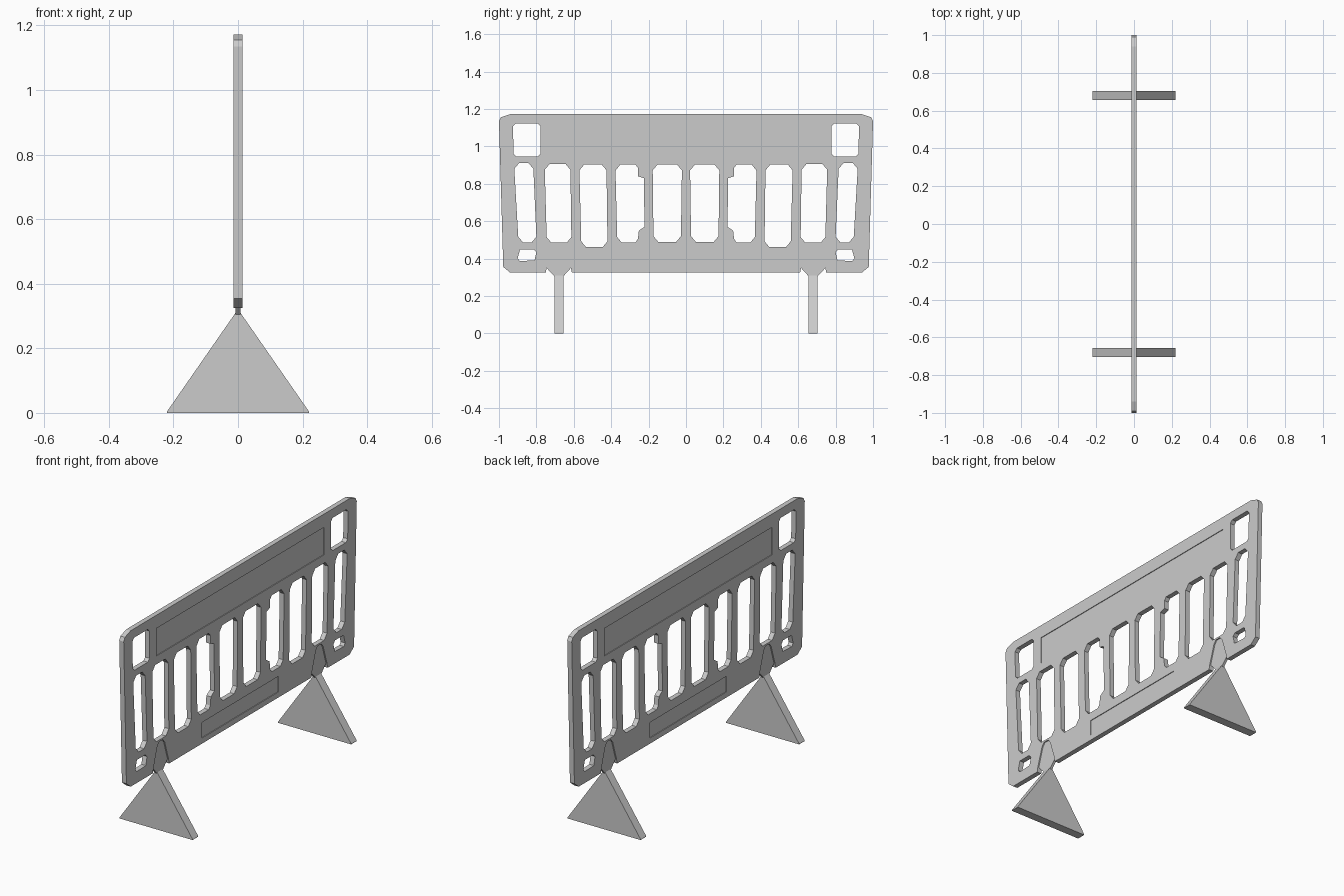
import bpy, bmesh

if "Cube" in bpy.data.objects:
    bpy.data.objects.remove(bpy.data.objects["Cube"])

T = 0.0135      # half thickness of the panel
TONGUE = 0.007  # half thickness of the foot tongues


def add_prism(bm, pts, lo, hi, axis="X"):
    """Extrude a profile between lo and hi; pts are (y, z) for X, (x, z) for Y."""
    def co(p, d):
        return (d, p[0], p[1]) if axis == "X" else (p[0], d, p[1])
    a = [bm.verts.new(co(p, lo)) for p in pts]
    b = [bm.verts.new(co(p, hi)) for p in pts]
    n = len(pts)
    bm.faces.new(a[::-1])
    bm.faces.new(b)
    for i in range(n):
        bm.faces.new((a[i], a[(i + 1) % n], b[(i + 1) % n], b[i]))


def finish(bm, name):
    bmesh.ops.recalc_face_normals(bm, faces=bm.faces)
    me = bpy.data.meshes.new(name)
    bm.to_mesh(me)
    bm.free()
    ob = bpy.data.objects.new(name, me)
    bpy.context.collection.objects.link(ob)
    return ob


def flip(pts):
    return [(-y, z) for y, z in pts]


def slot(tl, tr, bl, br, zt, zb, c=0.025, d=0.03):
    """Chamfered upright slot: left/right edges at top and bottom."""
    return [(tl + c, zt), (tr - c, zt), (tr, zt - d), (br, zb + d),
            (br - c, zb), (bl + c, zb), (bl, zb + d), (tl, zt - d)]


def rect(y, z0, z1):
    return [(-y, z0), (y, z0), (y, z1), (-y, z1)]


# panel outline
half = [(0.94, 1.172), (0.99, 1.155), (1.0, 1.135), (0.977, 0.355), (0.94, 0.325)]
bm = bmesh.new()
add_prism(bm, half + flip(half)[::-1], -T, T)
panel = finish(bm, "barrier_panel")

# openings on the -y half, mirrored to the other half
holes = [
    slot(-0.925, -0.778, -0.922, -0.778, 1.123, 0.945, 0.015, 0.015),
    slot(-0.918, -0.816, -0.897, -0.80, 0.91, 0.487),
    slot(-0.755, -0.618, -0.745, -0.613, 0.905, 0.485),
    slot(-0.570, -0.425, -0.560, -0.420, 0.902, 0.462),
    slot(-0.178, -0.022, -0.174, -0.027, 0.902, 0.49),
    # stepped slot
    [(-0.352, 0.902), (-0.27, 0.902), (-0.257, 0.885), (-0.257, 0.84),
     (-0.225, 0.83), (-0.222, 0.57), (-0.252, 0.55), (-0.257, 0.505),
     (-0.27, 0.487), (-0.345, 0.487), (-0.368, 0.515), (-0.377, 0.87)],
    # small bottom corner hole
    [(-0.887, 0.45), (-0.815, 0.45), (-0.80, 0.435), (-0.81, 0.39),
     (-0.89, 0.387), (-0.90, 0.402)],
]
FOOT_Y = 0.68
tent = [(0.065, 0.35), (0.032, 0.455), (0.016, 0.475)]
tent_cut = [(0.075, 0.30)] + tent

bm = bmesh.new()
for pts in holes + [[(y - FOOT_Y, z) for y, z in tent_cut + flip(tent_cut)[::-1]]]:
    add_prism(bm, pts, -0.1, 0.1)
    add_prism(bm, flip(pts), -0.1, 0.1)
# shallow sign recesses on both faces
for y, z0, z1 in ((0.72, 0.95, 1.10), (0.33, 0.355, 0.44)):
    add_prism(bm, rect(y, z0, z1), T - 0.004, 0.1)
    add_prism(bm, rect(y, z0, z1), -0.1, -T + 0.004)
cutter = finish(bm, "opening_cutter")
cutter.hide_render = True

mod = panel.modifiers.new("openings", "BOOLEAN")
mod.operation = "DIFFERENCE"
mod.solver = "EXACT"
mod.object = cutter
bpy.context.view_layer.objects.active = panel
bpy.ops.object.modifier_apply(modifier=mod.name)
bpy.data.objects.remove(cutter)

# thin tongues filling the notches, and triangular feet
for side, s in (("left", -1), ("right", 1)):
    cy = s * FOOT_Y
    prof = [(0.024, 0.29), (0.024, 0.305)] + tent
    bm = bmesh.new()
    add_prism(bm, [(y + cy, z) for y, z in prof + flip(prof)[::-1]], -TONGUE, TONGUE)
    finish(bm, side + "_foot_tongue")
    bm = bmesh.new()
    add_prism(bm, [(-0.22, 0), (0.22, 0), (0.22, 0.004), (0.002, 0.318),
                   (-0.002, 0.318), (-0.22, 0.004)], cy - 0.024, cy + 0.024, "Y")
    finish(bm, side + "_foot")
